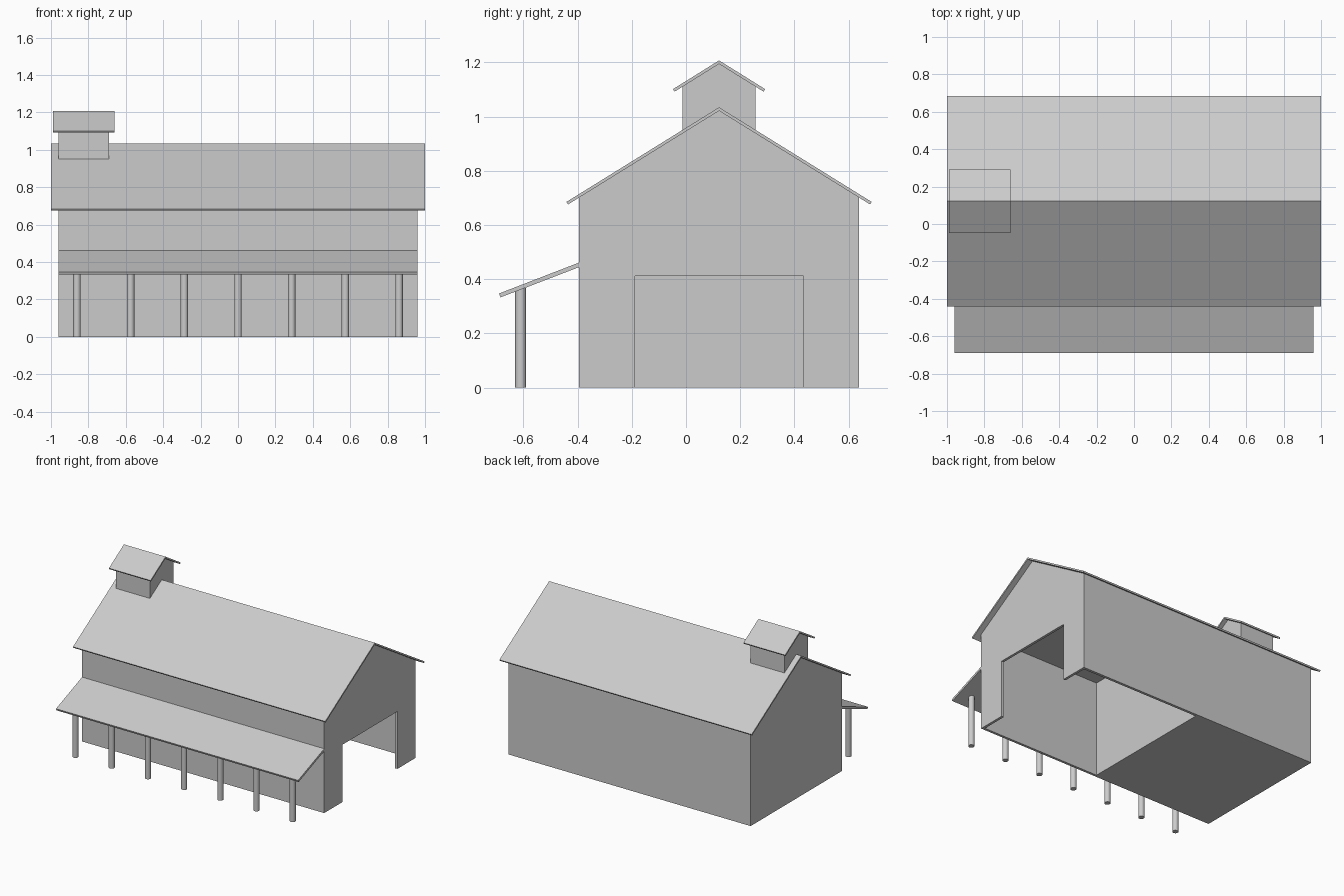
import bpy, bmesh, math

if "Cube" in bpy.data.objects:
    bpy.data.objects.remove(bpy.data.objects["Cube"])

RIDGE_Y = 0.122


def prism(name, profile, x0, x1):
    """Extrude a closed (y, z) profile along x."""
    bm = bmesh.new()
    face = bm.faces.new([bm.verts.new((x0, y, z)) for y, z in profile])
    ext = bmesh.ops.extrude_face_region(bm, geom=[face])["geom"]
    verts = [v for v in ext if isinstance(v, bmesh.types.BMVert)]
    bmesh.ops.translate(bm, verts=verts, vec=(x1 - x0, 0, 0))
    bmesh.ops.recalc_face_normals(bm, faces=bm.faces[:])
    mesh = bpy.data.meshes.new(name)
    bm.to_mesh(mesh)
    bm.free()
    obj = bpy.data.objects.new(name, mesh)
    bpy.context.collection.objects.link(obj)
    return obj


def rect(y0, y1, z0, z1):
    return [(y0, z0), (y1, z0), (y1, z1), (y0, z1)]


def gable_house(half, base, eave, peak):
    y = RIDGE_Y
    return [(y - half, base), (y + half, base), (y + half, eave),
            (y, peak), (y - half, eave)]


def gable_roof(half, eave, peak, t):
    """Thin folded slab whose eave ends are cut square to the slope."""
    a = math.atan2(peak - eave, half)
    dy, dz, drop = t * math.sin(a), t * math.cos(a), t / math.cos(a)
    y = RIDGE_Y
    return [(y - half, eave), (y, peak), (y + half, eave),
            (y + half - dy, eave - dz), (y, peak - drop),
            (y - half + dy, eave - dz)]


def cut(target, name, profile, x0, x1):
    cutter = prism(name, profile, x0, x1)
    cutter.hide_render = True
    cutter.hide_viewport = True
    mod = target.modifiers.new(name, 'BOOLEAN')
    mod.operation = 'DIFFERENCE'
    mod.solver = 'EXACT'
    mod.object = cutter


# Barn body, hollow and open underneath in its right half
body = prism("barn_body", gable_house(0.517, 0, 0.702, 1.024), -0.96, 0.96)
cut(body, "room_cutter", rect(-0.377, 0.62, -0.1, 0.687), 0.0, 0.942)
cut(body, "doorway_cutter", rect(-0.188, 0.434, -0.1, 0.411), 0.8, 1.1)

# Main roof
prism("main_roof", gable_roof(0.563, 0.685, 1.034, 0.011), -1, 1)

# Cupola on the left end of the ridge
prism("cupola_body", gable_house(0.134, 0.945, 1.115, 1.198), -0.96, -0.69)
prism("cupola_roof", gable_roof(0.170, 1.101, 1.207, 0.011), -0.99, -0.66)

# Lean-to porch roof
prism("porch_roof", [(-0.69, 0.347), (-0.39, 0.463), (-0.39, 0.446),
                     (-0.684, 0.333)], -0.96, 0.96)

# Porch posts
for i in range(7):
    bpy.ops.mesh.primitive_cylinder_add(
        vertices=32, radius=0.02, depth=0.368,
        location=((i - 3) * 0.287, -0.61, 0.184))
    post = bpy.context.object
    post.name = f"porch_post_{i + 1}"
    bpy.ops.object.shade_smooth_by_angle(angle=math.radians(40))
